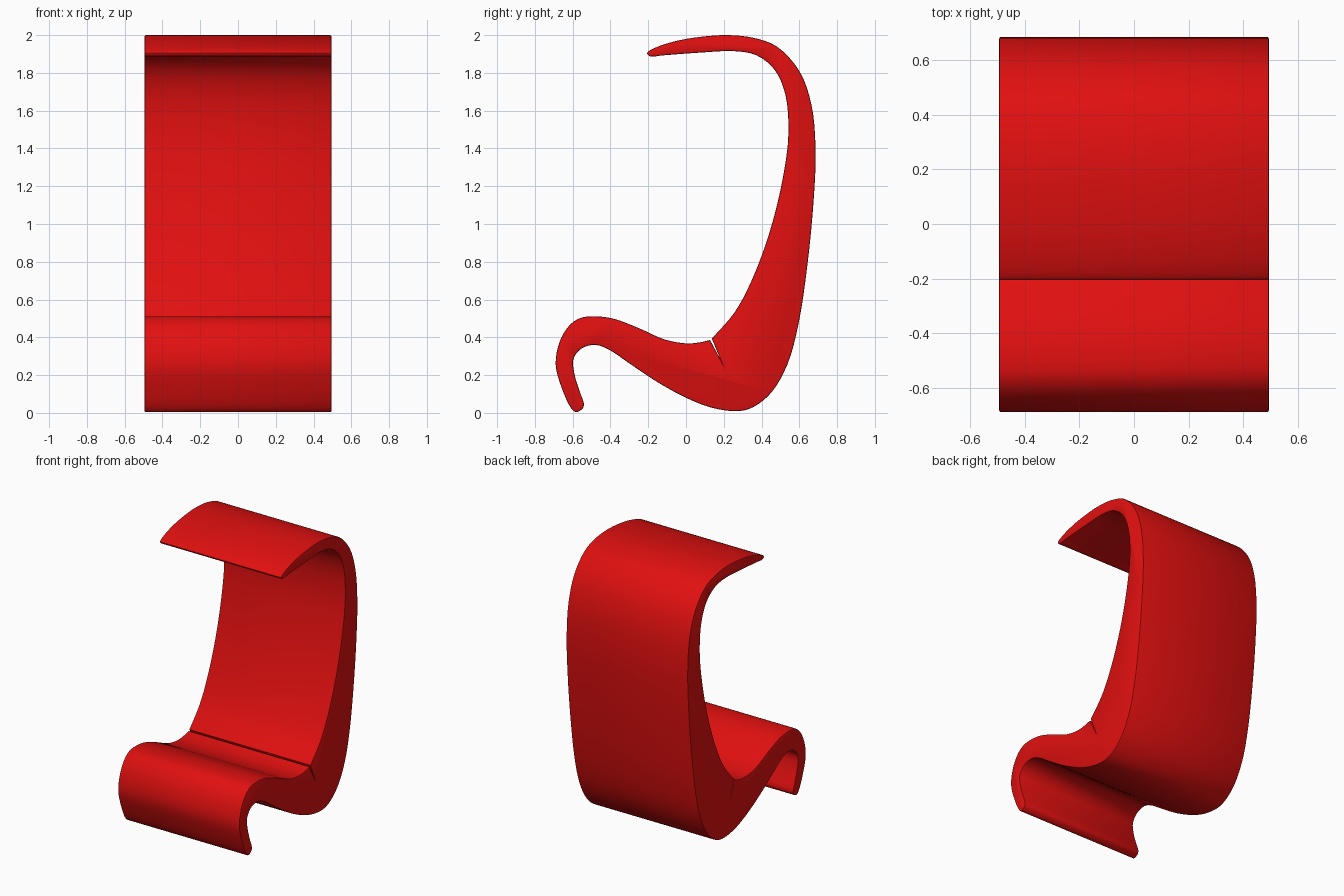
import bpy, bmesh, math
from mathutils import Vector

if "Cube" in bpy.data.objects:
    bpy.data.objects.remove(bpy.data.objects["Cube"])

HALF_WIDTH = 0.495
STEPS = 4

# Side profile (y, z), starting and ending at the seat crease
PROFILE = [
    (0.137, 0.393), (0.257, 0.532), (0.347, 0.70), (0.442, 0.955), (0.511, 1.235),
    (0.542, 1.474), (0.526, 1.685), (0.468, 1.818), (0.373, 1.893), (0.257, 1.915),
    (0.07, 1.907), (-0.12, 1.893), (-0.19, 1.888), (-0.206, 1.905), (-0.17, 1.93),
    (-0.06, 1.967), (0.07, 1.99), (0.22, 2.0), (0.36, 1.985), (0.48, 1.94),
    (0.60, 1.81), (0.664, 1.632), (0.686, 1.394), (0.676, 1.13), (0.643, 0.786),
    (0.595, 0.468), (0.537, 0.257), (0.452, 0.108), (0.36, 0.033), (0.283, 0.01),
    (0.15, 0.024), (0.02, 0.071), (-0.14, 0.156), (-0.30, 0.262), (-0.405, 0.333),
    (-0.48, 0.36), (-0.553, 0.341), (-0.596, 0.285), (-0.59, 0.204), (-0.563, 0.114),
    (-0.541, 0.05), (-0.546, 0.025), (-0.58, 0.004), (-0.606, 0.022), (-0.659, 0.135),
    (-0.69, 0.257), (-0.67, 0.373), (-0.62, 0.46), (-0.56, 0.502), (-0.474, 0.511),
    (-0.378, 0.497), (-0.246, 0.447), (-0.114, 0.389), (0.0, 0.368), (0.071, 0.373),
    (0.127, 0.386),
]
NOTCH = (0.18, 0.288)  # bottom of the thin slit at the crease


def smooth_path(points, steps):
    """Centripetal Catmull-Rom curve through an open list of points."""
    p = [Vector(q) for q in points]
    p = [2 * p[0] - p[1]] + p + [2 * p[-1] - p[-2]]
    out = []
    for i in range(1, len(p) - 2):
        a, b, c, d = p[i - 1:i + 3]
        t0 = 0.0
        t1 = t0 + math.sqrt((b - a).length)
        t2 = t1 + math.sqrt((c - b).length)
        t3 = t2 + math.sqrt((d - c).length)
        for k in range(steps):
            t = t1 + (t2 - t1) * k / steps
            ab = a.lerp(b, (t - t0) / (t1 - t0))
            bc = b.lerp(c, (t - t1) / (t2 - t1))
            cd = c.lerp(d, (t - t2) / (t3 - t2))
            abc = ab.lerp(bc, (t - t0) / (t2 - t0))
            bcd = bc.lerp(cd, (t - t1) / (t3 - t1))
            out.append(abc.lerp(bcd, (t - t1) / (t2 - t1)))
    out.append(p[-2])
    return out


red = bpy.data.materials.new("red")
red.diffuse_color = (0.75, 0.005, 0.005, 1)
red.use_nodes = True
red.node_tree.nodes["Principled BSDF"].inputs["Base Color"].default_value = red.diffuse_color

# Chair body: profile extruded across the width
outline = smooth_path(PROFILE, STEPS) + [Vector(NOTCH)]
bm = bmesh.new()
left = [bm.verts.new((-HALF_WIDTH, y, z)) for y, z in outline]
right = [bm.verts.new((HALF_WIDTH, y, z)) for y, z in outline]
caps = [bm.faces.new(left), bm.faces.new(right[::-1])]
n = len(outline)
for i in range(n):
    j = (i + 1) % n
    bm.faces.new((left[i], right[i], right[j], left[j]))
bmesh.ops.recalc_face_normals(bm, faces=bm.faces[:])

# Small rounding along both side rims
rims = [e for f in caps for e in f.edges]
bmesh.ops.bevel(bm, geom=rims, offset=0.007, segments=2, profile=0.5,
                affect='EDGES', clamp_overlap=False)

mesh = bpy.data.meshes.new("chair_body")
bm.to_mesh(mesh)
bm.free()
mesh.materials.append(red)
chair = bpy.data.objects.new("chair_body", mesh)
bpy.context.collection.objects.link(chair)

bpy.context.view_layer.objects.active = chair
chair.select_set(True)
bpy.ops.object.shade_smooth_by_angle(angle=math.radians(25))
